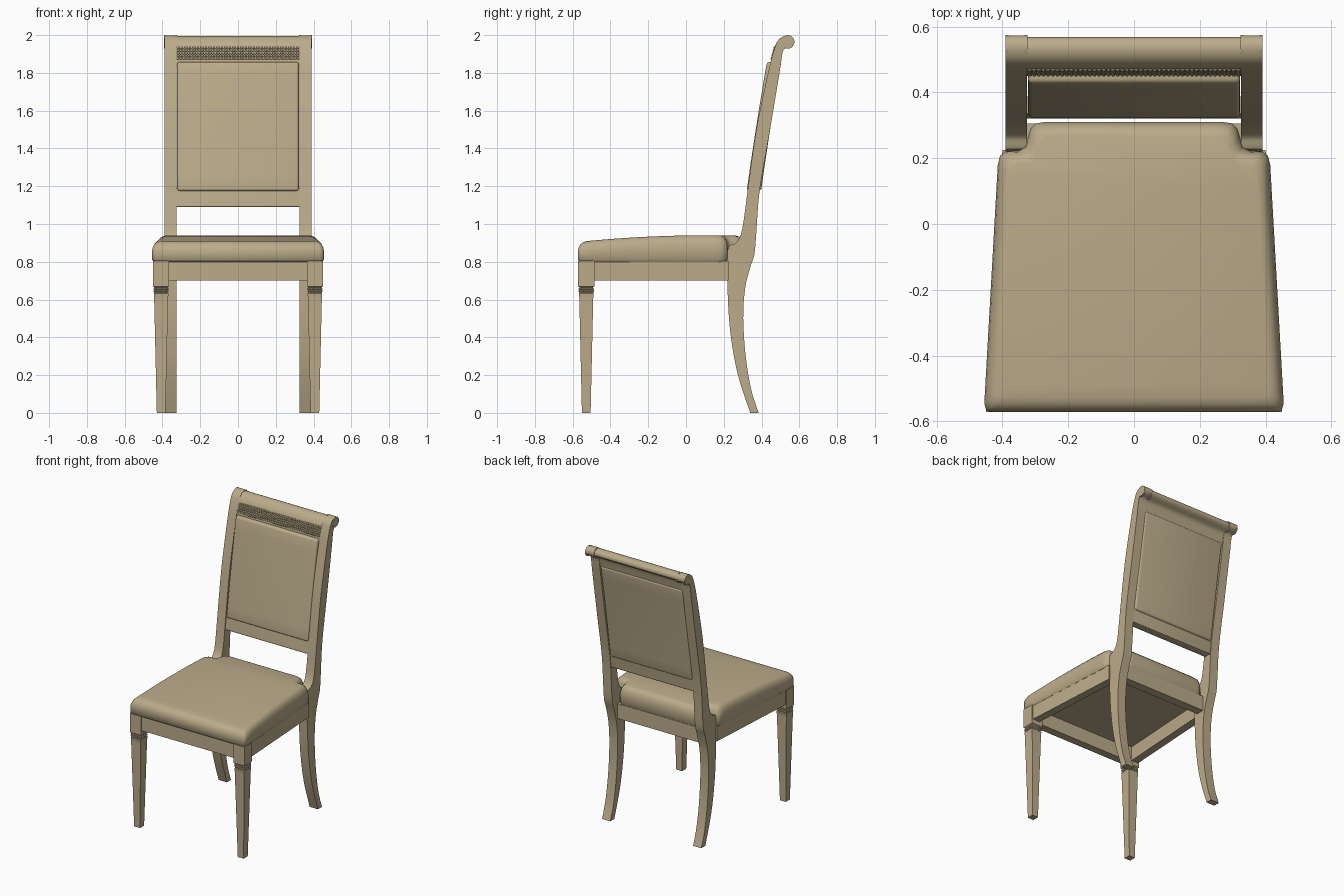
import bpy, bmesh, math
from mathutils import Matrix, Vector

cube = bpy.data.objects.get("Cube")
if cube:
    bpy.data.objects.remove(cube, do_unlink=True)

beige = bpy.data.materials.new("beige")
beige.use_nodes = True
beige.diffuse_color = (0.50, 0.41, 0.255, 1)
beige.node_tree.nodes["Principled BSDF"].inputs["Base Color"].default_value = beige.diffuse_color


def finish(name, bm, angle=35):
    bmesh.ops.recalc_face_normals(bm, faces=bm.faces)
    mesh = bpy.data.meshes.new(name)
    bm.to_mesh(mesh)
    bm.free()
    mesh.materials.append(beige)
    obj = bpy.data.objects.new(name, mesh)
    bpy.context.collection.objects.link(obj)
    if angle:
        bpy.ops.object.select_all(action='DESELECT')
        obj.select_set(True)
        bpy.context.view_layer.objects.active = obj
        bpy.ops.object.shade_smooth_by_angle(angle=math.radians(angle))
    return obj


def loft(rings):
    """Skin rings of points and cap both ends."""
    bm = bmesh.new()
    loops = [[bm.verts.new(p) for p in ring] for ring in rings]
    n = len(loops[0])
    for a, b in zip(loops, loops[1:]):
        for i in range(n):
            j = (i + 1) % n
            bm.faces.new((a[i], a[j], b[j], b[i]))
    bm.faces.new(loops[0])
    bm.faces.new(loops[-1])
    return bm


def side_prism(profile, x0, x1):
    return loft([[(x, y, z) for y, z in profile] for x in (x0, x1)])


def plan_prism(plan, z0, z1):
    return loft([[(x, y, z) for x, y in plan] for z in (z0, z1)])


def spline(pts, steps=4):
    """Open Catmull-Rom curve through the points."""
    pts = [Vector(p) for p in pts]
    ext = [pts[0]] + pts + [pts[-1]]
    out = []
    for a, b, c, d in zip(ext, ext[1:], ext[2:], ext[3:]):
        for k in range(steps):
            t = k / steps
            out.append(0.5 * (2 * b + (c - a) * t + (2 * a - 5 * b + 4 * c - d) * t * t
                              + (3 * b - a - 3 * c + d) * t ** 3))
    return out + [pts[-1]]


def slice_mesh(bm, axis, cuts):
    normal = Vector((axis == 'x', axis == 'y', axis == 'z'))
    for c in cuts:
        bmesh.ops.bisect_plane(bm, geom=bm.verts[:] + bm.edges[:] + bm.faces[:],
                               plane_co=normal * c, plane_no=normal)


def back_curve(z):
    """Centre line of the raked back."""
    d = z - 1.18
    return 0.36 + 0.14 * d + 0.025 * d * d


def back_slab(name, half_x, half_y, z0, z1, bevel):
    bm = plan_prism([(-half_x, -half_y), (half_x, -half_y), (half_x, half_y), (-half_x, half_y)], z0, z1)
    bmesh.ops.bevel(bm, geom=bm.edges[:], offset=bevel, segments=4, profile=0.5, affect='EDGES')
    slice_mesh(bm, 'z', [z0 + (z1 - z0) * k / 8 for k in range(1, 8)])
    for v in bm.verts:
        v.co.y += back_curve(v.co.z)
    return finish(name, bm)


def add_bead(bm, centre, size):
    m = Matrix.Translation(centre) @ Matrix.Diagonal((*size, 1))
    bmesh.ops.create_uvsphere(bm, u_segments=10, v_segments=6, radius=1, matrix=m)


# Seat cushion: notched outline, rounded edges, gentle crown
half = [(0.435, -0.572), (0.449, -0.566), (0.455, -0.545), (0.414, 0.18), (0.407, 0.207),
        (0.39, 0.22), (0.35, 0.222), (0.331, 0.235), (0.323, 0.262), (0.314, 0.29),
        (0.297, 0.306), (0.27, 0.31)]
outline = half + [(-x, y) for x, y in reversed(half)]
edge = [(0.010, 0.80), (0, 0.815), (0, 0.875), (0.004, 0.90), (0.013, 0.921),
        (0.027, 0.935), (0.045, 0.94)]
rings = []
for inset, z in edge:
    k = 1 - inset / 0.45
    rings.append([(x * k, -0.13 + (y + 0.13) * k, z) for x, y in outline])
bm = loft(rings)
slice_mesh(bm, 'y', [-0.48 + 0.1 * i for i in range(7)])
for v in bm.verts:
    v.co.z -= 0.035 * ((v.co.y - 0.1) / 0.67) ** 2 * (v.co.z - 0.8) / 0.14
finish("seat_cushion", bm, 50)

# Seat frame rails
for name, y0, y1, hx in (("front_apron", -0.56, -0.505, 0.37), ("rear_apron", 0.245, 0.305, 0.33)):
    finish(name, plan_prism([(-hx, y0), (hx, y0), (hx, y1), (-hx, y1)], 0.70, 0.805), 0)

# Rear leg and back stile in one sweeping profile with a scrolled top
stile = spline([(0.34, 0), (0.275, 0.2), (0.238, 0.4), (0.222, 0.6), (0.22, 0.86), (0.265, 0.90),
                (0.297, 0.97), (0.328, 1.19), (0.372, 1.5), (0.439, 1.82), (0.473, 1.94),
                (0.498, 1.983), (0.538, 1.999), (0.566, 1.987), (0.572, 1.958), (0.55, 1.94),
                (0.515, 1.92), (0.495, 1.8), (0.44, 1.47), (0.389, 1.17), (0.372, 0.95),
                (0.362, 0.84), (0.34, 0.77), (0.313, 0.66), (0.303, 0.5), (0.316, 0.3),
                (0.346, 0.12), (0.385, 0)])

for side, s in (("left", 1), ("right", -1)):
    finish(side + "_rear_leg_and_stile", side_prism(stile, s * 0.325, s * 0.39))

    # Thin rims on the scroll ends
    for label, x0 in (("inner", 0.323), ("outer", 0.381)):
        disc = [(0.538 + 0.036 * math.cos(a), 1.964 + 0.036 * math.sin(a))
                for a in (math.tau * i / 28 for i in range(28))]
        finish(f"{side}_{label}_scroll_rim", side_prism(disc, s * x0, s * (x0 + 0.01)))

    finish(side + "_side_apron", plan_prism(
        [(s * x, y) for x, y in ((0.442, -0.49), (0.40, 0.225), (0.345, 0.225), (0.387, -0.49))],
        0.70, 0.805), 0)

    # Front leg: block, narrow neck and tapered shaft in one square loft
    cx, cy = s * 0.407, -0.528
    sections = [(0.0, 0.023), (0.61, 0.037), (0.632, 0.039), (0.636, 0.035), (0.664, 0.035),
                (0.67, 0.043), (0.805, 0.043)]
    leg = loft([[(cx + u * h, cy + v * h, z) for u, v in ((-1, -1), (1, -1), (1, 1), (-1, 1))]
                for z, h in sections])
    finish(side + "_front_leg", leg, 0)

    # Beaded collar round the neck
    bm = bmesh.new()
    for z in (0.644, 0.656):
        for i in range(9):
            t = (i - 4) / 4 * 0.035
            for px, py in ((t, -0.035), (t, 0.035), (0.035, t), (-0.035, t)):
                add_bead(bm, (cx + px, cy + py, z), (0.0055, 0.0055, 0.006))
    finish(side + "_leg_beading", bm, 0)

# Upholstered back panel and lower back rail
back_slab("back_panel", 0.322, 0.038, 1.175, 1.858, 0.014)
back_slab("lower_back_rail", 0.328, 0.027, 1.09, 1.19, 0.004)

# Rolled crest rail
crest = spline([(0.449, 1.84), (0.458, 1.89), (0.471, 1.94), (0.486, 1.968), (0.508, 1.988),
                (0.538, 1.995), (0.562, 1.983), (0.568, 1.96), (0.55, 1.943), (0.517, 1.925),
                (0.505, 1.89), (0.495, 1.84)], 3)
finish("crest_rail", side_prism(crest, -0.327, 0.327))

# Carved beaded band under the crest
bm = bmesh.new()
for row in range(5):
    z = 1.877 + 0.014 * row
    y = 0.455 + (z - 1.877) * 0.26
    for i in range(46):
        add_bead(bm, ((i - 22.5) * 0.0141, y, z), (0.0072, 0.007, 0.0075))
finish("carved_band", bm, 0)
